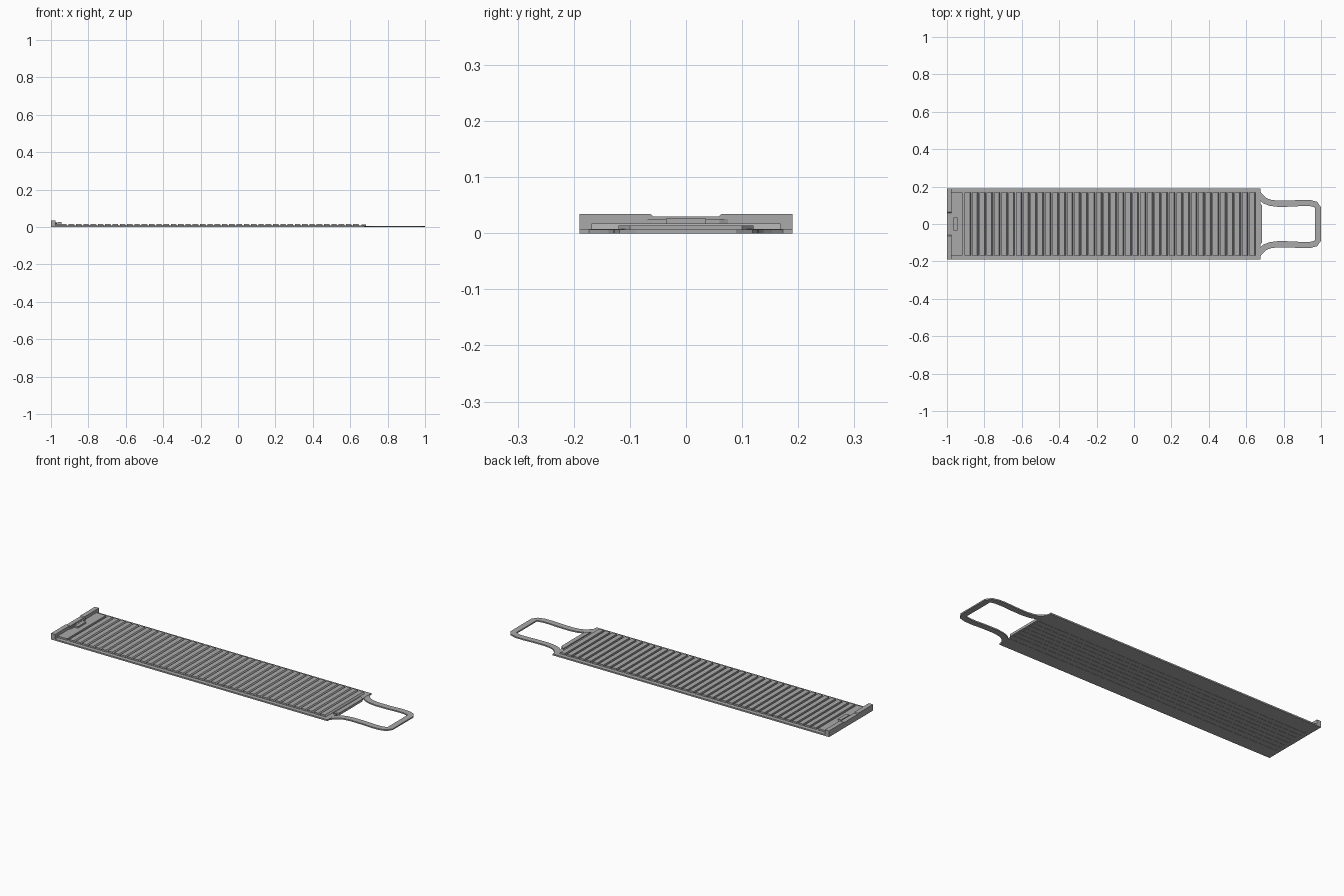
import bpy, bmesh
from mathutils import Vector

old = bpy.data.objects.get("Cube")
if old:
    bpy.data.objects.remove(old, do_unlink=True)

# One plain grey finish
grey = bpy.data.materials.new("plain grey")
grey.use_nodes = True
colour = (0.4, 0.4, 0.4, 1)
grey.diffuse_color = colour
grey.node_tree.nodes["Principled BSDF"].inputs["Base Color"].default_value = colour


def finish(name, bm):
    bmesh.ops.recalc_face_normals(bm, faces=bm.faces)
    mesh = bpy.data.meshes.new(name)
    bm.to_mesh(mesh)
    bm.free()
    mesh.materials.append(grey)
    obj = bpy.data.objects.new(name, mesh)
    bpy.context.collection.objects.link(obj)
    return obj


def prism(bm, outline, axis, low, high):
    """Extrude a 2D outline along an axis: 'x' takes (y, z), 'y' (x, z), 'z' (x, y)."""
    place = {"x": lambda a, b: (low, a, b),
             "y": lambda a, b: (a, low, b),
             "z": lambda a, b: (a, b, low)}[axis]
    face = bm.faces.new([bm.verts.new(place(a, b)) for a, b in outline])
    result = bmesh.ops.extrude_face_region(bm, geom=[face])
    shift = Vector([high - low if axis == k else 0 for k in "xyz"])
    moved = [v for v in result["geom"] if isinstance(v, bmesh.types.BMVert)]
    bmesh.ops.translate(bm, verts=moved, vec=shift)


def box(bm, x0, x1, y0, y1, z0, z1):
    prism(bm, [(x0, y0), (x1, y0), (x1, y1), (x0, y1)], "z", z0, z1)


START, END, HALF, INNER = -1.0, 0.675, 0.19, 0.168

# Base plate with its low side margins
bm = bmesh.new()
box(bm, START, END, -HALF, HALF, 0.001, 0.008)
finish("base_plate", bm)

# Shallow lengthwise strips under the plate
bm = bmesh.new()
for side in (-1, 1):
    a, b = sorted((side * 0.115, side * HALF))
    box(bm, START, END, a, b, 0, 0.001)
for i in range(-3, 4):
    box(bm, START, END, i * 0.03 - 0.009, i * 0.03 + 0.009, 0, 0.001)
finish("underside_strips", bm)

# Cross slats with a sloping rear edge
bm = bmesh.new()
pitch, first, count = 0.039, -0.905, 40
for i in range(count):
    x = first + i * pitch
    prism(bm, [(x, 0.007), (x + 0.034, 0.007), (x + 0.027, 0.017), (x, 0.017)],
          "y", -INNER, INNER)
finish("cross_slats", bm)

# Flat landing beside the end wall
bm = bmesh.new()
box(bm, -0.975, -0.918, -INNER, INNER, 0.007, 0.017)
finish("landing", bm)

# End wall with a dip in the middle
bm = bmesh.new()
top, dip = 0.034, 0.030
prism(bm, [(-HALF, 0), (HALF, 0), (HALF, top), (0.063, top), (0.058, dip),
           (-0.058, dip), (-0.063, top), (-HALF, top)], "x", START, -0.975)
finish("end_wall", bm)

# Tapered tab inside the wall, and the small catch
bm = bmesh.new()
prism(bm, [(-0.98, -0.085), (-0.968, -0.06), (-0.968, 0.06), (-0.98, 0.085)],
      "z", 0.015, 0.025)
finish("wall_tab", bm)
bm = bmesh.new()
box(bm, -0.965, -0.945, -0.036, 0.036, 0.015, 0.026)
finish("catch", bm)

# Sloping lip at the handle end
bm = bmesh.new()
prism(bm, [(0.66, -0.12), (0.685, -0.1), (0.685, 0.1), (0.66, 0.12)],
      "z", 0.001, 0.014)
finish("front_lip", bm)

# Flat loop handle swept along a mirrored centre line
half_path = [(0.66, 0.165), (0.68, 0.142), (0.70, 0.124), (0.73, 0.113),
             (0.77, 0.108), (0.84, 0.109), (0.90, 0.113), (0.94, 0.112),
             (0.97, 0.104), (0.982, 0.088)]
path = [Vector(p) for p in half_path + [(x, -y) for x, y in reversed(half_path)]]
left_edge, right_edge = [], []
for i, p in enumerate(path):
    before, after = path[max(i - 1, 0)], path[min(i + 1, len(path) - 1)]
    along = (after - before).normalized()
    across = Vector((-along.y, along.x)) * 0.0165
    left_edge.append(p + across)
    right_edge.append(p - across)
bm = bmesh.new()
prism(bm, [tuple(p) for p in left_edge + right_edge[::-1]], "z", 0, 0.007)
handle = finish("handle", bm)
span = [v.co.x for v in handle.data.vertices]
for v in handle.data.vertices:
    if v.co.x > 0.9:
        v.co.x += 1.0 - max(span)
